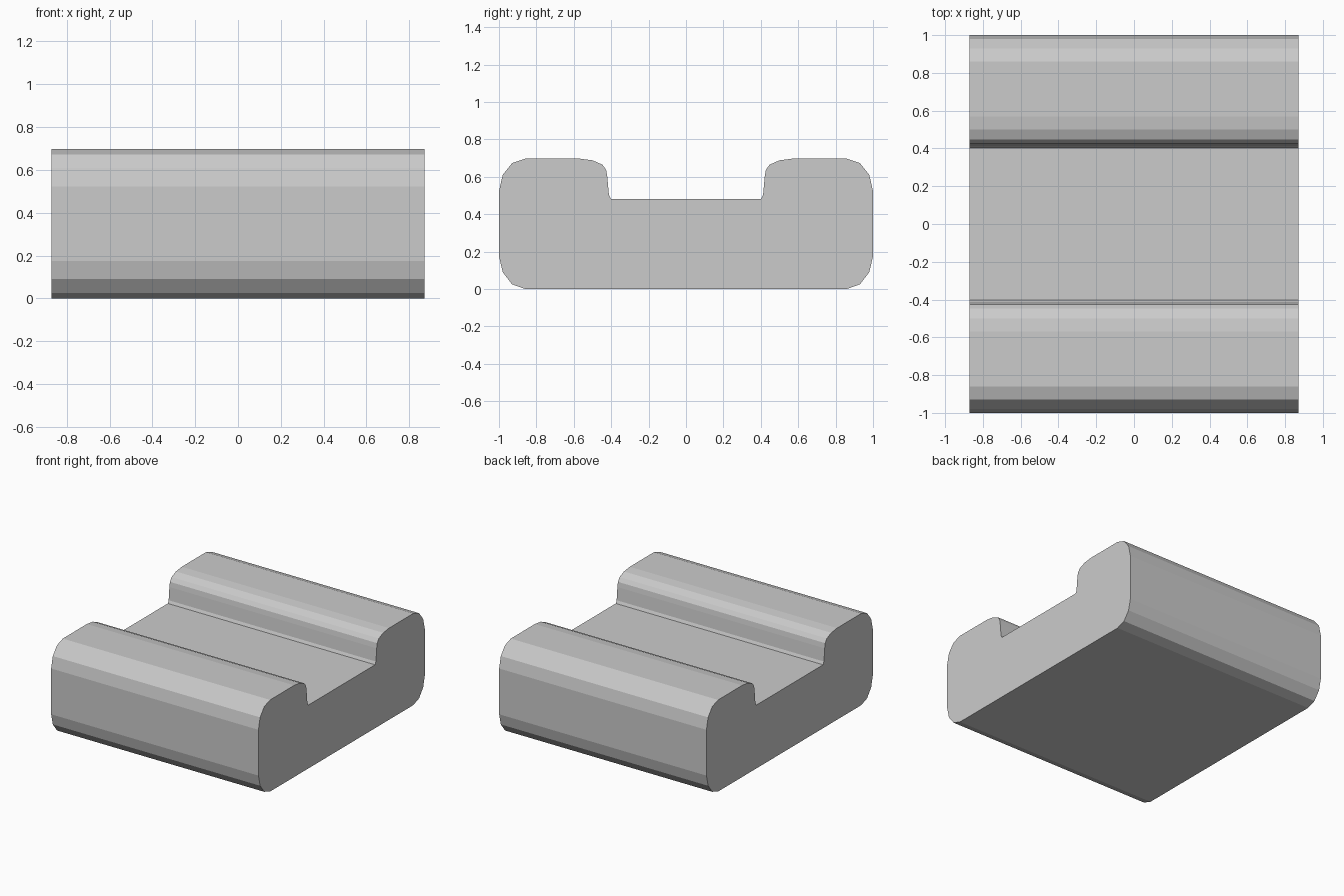
import bpy
import bmesh

if "Cube" in bpy.data.objects:
    bpy.data.objects.remove(bpy.data.objects["Cube"])

HALF_LENGTH = 0.872

# Half cross-section (y, z), from the underside round to the channel floor
half = [
    (0.86, 0.0), (0.93, 0.025), (0.98, 0.09), (1.0, 0.175),
    (1.0, 0.523), (0.98, 0.61), (0.93, 0.673), (0.86, 0.697),
    (0.57, 0.697), (0.50, 0.688), (0.447, 0.665), (0.427, 0.637),
    (0.421, 0.60), (0.412, 0.503), (0.402, 0.482),
]
# Mirror to the full closed outline
profile = half + [(-y, z) for y, z in reversed(half)]

# Extrude the outline along x
bm = bmesh.new()
face = bm.faces.new([bm.verts.new((-HALF_LENGTH, y, z)) for y, z in profile])
result = bmesh.ops.extrude_face_region(bm, geom=[face])
moved = [g for g in result["geom"] if isinstance(g, bmesh.types.BMVert)]
bmesh.ops.translate(bm, verts=moved, vec=(2 * HALF_LENGTH, 0, 0))
bmesh.ops.recalc_face_normals(bm, faces=bm.faces)

# Flat-shaded channelled block
mesh = bpy.data.meshes.new("channel_block")
bm.to_mesh(mesh)
bm.free()
block = bpy.data.objects.new("channel_block", mesh)
bpy.context.collection.objects.link(block)
